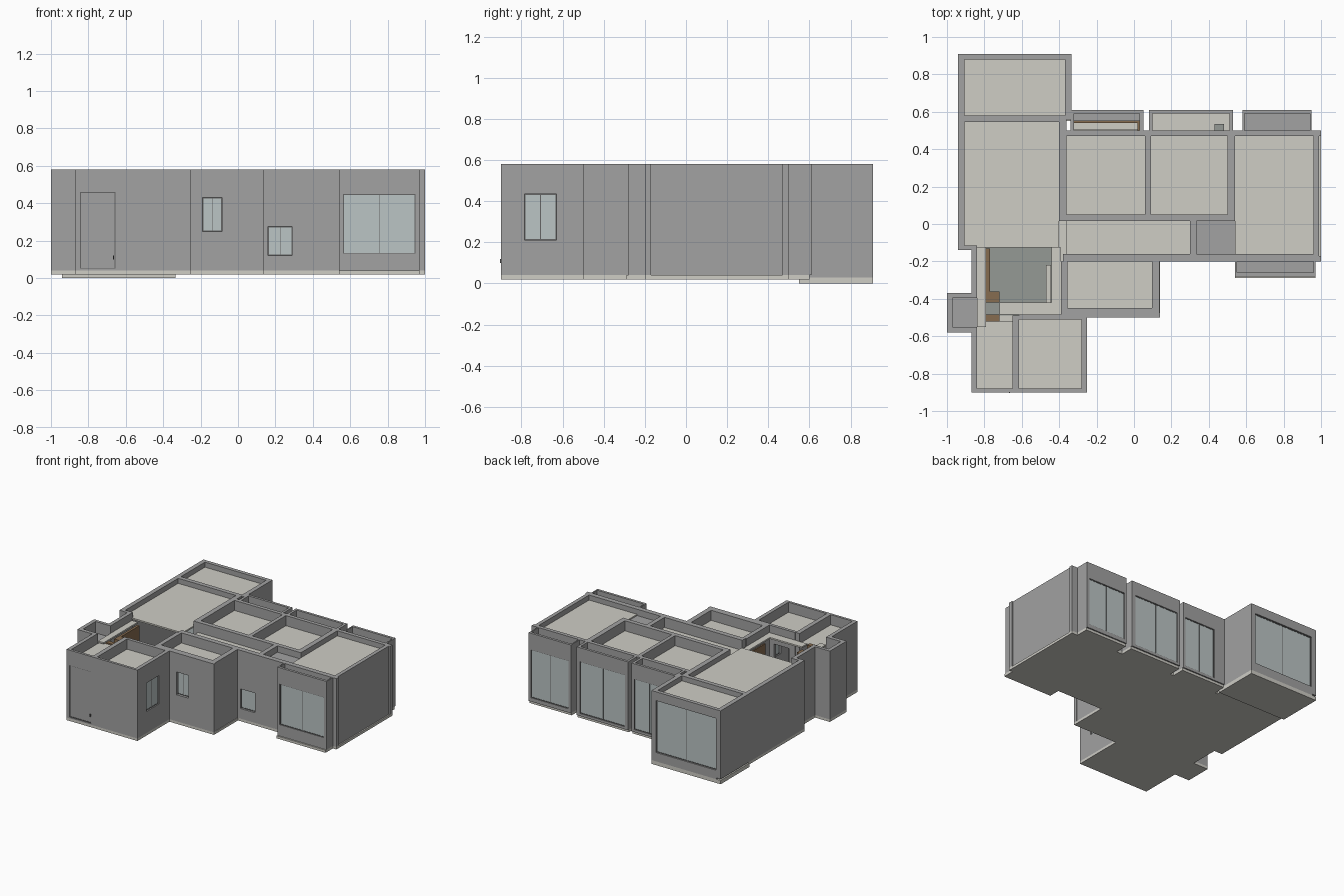
import bpy, bmesh
from mathutils import Matrix, Vector

if "Cube" in bpy.data.objects:
    bpy.data.objects.remove(bpy.data.objects["Cube"])

TOP = 0.58
FLOOR = 0.04


def material(name, r, g, b):
    m = bpy.data.materials.new(name)
    m.diffuse_color = (r, g, b, 1)
    m.use_nodes = True
    m.node_tree.nodes["Principled BSDF"].inputs["Base Color"].default_value = m.diffuse_color
    return m


WALL = material("wall_grey", 0.36, 0.36, 0.36)
CREAM = material("cream", 0.62, 0.61, 0.56)
GLASS = material("pale_glass", 0.50, 0.56, 0.56)
FRAME = material("dark_frame", 0.13, 0.13, 0.13)
WOOD = material("wood", 0.24, 0.15, 0.08)
TILE = material("floor_tile", 0.30, 0.32, 0.30)


def boxes(name, parts, mat):
    """One object from boxes given as (x0, x1, y0, y1, z0, z1)."""
    bm = bmesh.new()
    for x0, x1, y0, y1, z0, z1 in parts:
        size = Matrix.Diagonal((x1 - x0, y1 - y0, z1 - z0, 1))
        mid = Vector((x0 + x1, y0 + y1, z0 + z1)) / 2
        bmesh.ops.create_cube(bm, size=1, matrix=Matrix.Translation(mid) @ size)
    mesh = bpy.data.meshes.new(name)
    bm.to_mesh(mesh)
    bm.free()
    mesh.materials.append(mat)
    ob = bpy.data.objects.new(name, mesh)
    bpy.context.collection.objects.link(ob)
    return ob


def wall(name, x0, x1, y0, y1, hole=None, fill=None, z0=FLOOR, bars=1):
    """Straight wall with an optional opening (start, end, bottom, top)."""
    if not hole:
        return boxes(name, [(x0, x1, y0, y1, z0, TOP)], WALL)
    along_x = (x1 - x0) > (y1 - y0)
    a, b = (x0, x1) if along_x else (y0, y1)
    c, d = (y0, y1) if along_x else (x0, x1)

    def piece(s, e, lo, hi, p=c, q=d):
        return (s, e, p, q, lo, hi) if along_x else (p, q, s, e, lo, hi)

    s, e, lo, hi = hole
    rects = [(a, s, z0, TOP), (e, b, z0, TOP), (s, e, hi, TOP), (s, e, z0, lo)]
    boxes(name, [piece(*r) for r in rects if r[1] - r[0] > .001 and r[3] - r[2] > .001], WALL)
    if fill:
        m = (c + d) / 2
        boxes(name + "_pane", [piece(s, e, lo, hi, m - .003, m + .003)], fill)
        w = .005
        rim = [(s, s + w, lo, hi), (e - w, e, lo, hi), (s + w, e - w, lo, lo + w), (s + w, e - w, hi - w, hi)]
        for i in range(bars):
            p = s + (e - s) * (i + 1) / (bars + 1)
            rim.append((p - w / 4, p + w / 4, lo + w, hi - w))
        boxes(name + "_frame", [piece(*r, m - .005, m + .005) for r in rim], FRAME)


# floor slabs, the back-left balcony being lower
boxes("floor_slab", [(x0, x1, y0, y1, .02, FLOOR) for x0, x1, y0, y1 in [
    (-.94, -.36, -.14, .56), (-.87, -.36, -.5, -.14), (-1, -.87, -.58, -.37),
    (-.87, -.25, -.9, -.5), (-.36, .14, -.5, -.2), (-.36, 1, -.2, .5),
    (.54, .97, -.29, -.2), (-.34, .05, .5, .6), (.08, .53, .5, .6), (.58, .95, .5, .6)]], CREAM)
boxes("balcony_slab", [(-.94, -.335, .55, .91, 0, .03)], CREAM)
boxes("dining_floor", [(-.84, -.40, -.49, .54, .04, .043)], TILE)

# balcony and living room
wall("west_wall", -.94, -.905, -.14, .91)
wall("balcony_window_wall", -.905, -.37, .88, .91, (-.90, -.375, .10, .51), GLASS, .03)
wall("balcony_east_wall", -.37, -.335, .56, .91, None, None, .03)
wall("balcony_divider", -.905, -.37, .545, .58, (-.85, -.42, .04, .46), GLASS, .03)
wall("living_east_wall", -.40, -.36, .015, .56)
wall("west_jog", -.905, -.84, -.14, -.115)
wall("dining_west_wall", -.87, -.84, -.37, -.14)

# west niche and entry block
wall("niche_west", -1, -.97, -.58, -.37)
wall("niche_south", -.97, -.84, -.58, -.55)
wall("niche_north", -.97, -.84, -.395, -.37)
wall("entry_west", -.87, -.84, -.88, -.58)
wall("entry_front", -.87, -.25, -.9, -.88, (-.845, -.655, .05, .46), WALL, bars=0)
wall("entry_divider", -.65, -.615, -.88, -.49)
wall("kitchen_east", -.28, -.25, -.88, -.5, (-.785, -.63, .21, .435), GLASS)
wall("kitchen_north", -.615, -.25, -.51, -.485, (-.56, -.43, .04, .44))
boxes("door_handle", [(-.668, -.663, -.904, -.89, .10, .12)], FRAME)

# bathroom and corridor
wall("bath_front", -.25, .135, -.5, -.45, (-.19, -.085, .25, .43), GLASS)
boxes("bath_front_inner", [(-.355, -.25, -.485, -.45, FLOOR, TOP)], WALL)
wall("bath_east", .095, .135, -.45, -.2)
wall("bath_west", -.39, -.355, -.485, -.2)
wall("corridor_front", -.38, .54, -.2, -.16, (.16, .29, .12, .275), GLASS)
wall("corridor_end", .30, .335, -.16, .015)
wall("corridor_back", -.36, .54, .015, .05, (.13, .25, .04, .44))

# bedrooms
wall("bedroom_divider", .06, .09, .05, .5)
wall("main_bedroom_west", .50, .54, .05, .5)
wall("main_bedroom_east", .96, .99, -.2, .5)
wall("bedroom_a_back", -.36, .06, .47, .5, (-.32, .02, .06, .46))
wall("bedroom_b_back", .09, .5, .47, .5, (.12, .47, .06, .46))
wall("bedroom_c_back", .54, .96, .47, .5, (.6, .92, .06, .46))
wall("bedroom_c_front", .54, .96, -.2, -.16, (.57, .93, .12, .46))
boxes("corner_piers", [(.97, 1, .47, .5, FLOOR, TOP), (.97, 1, -.2, -.17, FLOOR, TOP),
                       (.12, .14, -.5, -.475, FLOOR, TOP)], WALL)


def bay(name, x0, x1, inner, outer, hole, t=.02):
    """Projecting window bay: two cheeks and a glazed face."""
    lo, hi = sorted((inner, outer))
    for side, x in (("left", x0), ("right", x1 - t)):
        wall(f"{name}_{side}", x, x + t, lo, hi)
    face = sorted((outer, outer + (.02 if inner > outer else -.02)))
    wall(name + "_face", x0 + t, x1 - t, *face, hole, GLASS)


# window bays and their lids
bay("front_bay", .54, .97, -.2, -.28, (.561, .949, .13, .45), .01)
bay("back_bay_a", -.34, .05, .5, .61, (-.24, .03, .06, .46))
bay("back_bay_b", .08, .53, .5, .61, (.105, .50, .06, .47))
bay("back_bay_c", .58, .95, .5, .61, (.60, .93, .07, .45), .01)
boxes("bay_lids", [(.55, .96, -.26, -.2, .47, .49), (.59, .94, .5, .59, .47, .49),
                   (-.32, .03, .55, .59, .47, .49),
                   (.335, .54, -.16, .015, .51, .53), (-.97, -.84, -.55, -.395, .47, .49)], WALL)
boxes("bay_a_board", [(-.32, .03, .505, .545, .10, .12)], CREAM)
boxes("bay_a_trim", [(-.335, -.32, .5, .55, .12, .46), (.02, .035, .5, .55, .12, .46),
                     (-.32, .02, .54, .55, .44, .46)], WOOD)
boxes("bay_b_cabinet", [(.43, .48, .50, .535, .04, .25)], TILE)

# recessed ceilings, each x0, x1, y0, y1, height
for name, x0, x1, y0, y1, z in [
        ("balcony", -.905, -.37, .58, .88, .54), ("living", -.905, -.40, -.125, .545, .54),
        ("dining_left", -.84, -.79, -.55, -.125, .52), ("dining_right", -.44, -.39, -.42, -.125, .52),
        ("dining_front", -.72, -.39, -.485, -.42, .52), ("entry", -.84, -.65, -.88, -.52, .50),
        ("kitchen", -.615, -.28, -.88, -.51, .50), ("bath", -.355, .095, -.45, -.2, .50),
        ("corridor", -.36, .30, -.16, .015, .50), ("bedroom_a", -.36, .06, .05, .47, .50),
        ("bedroom_b", .09, .50, .05, .47, .50), ("bedroom_c", .54, .96, -.16, .47, .54)]:
    boxes(name + "_ceiling", [(x0, x1, y0, y1, z - .012, z)], CREAM)

# woodwork seen through the dining opening
boxes("dining_cabinet", [(-.79, -.77, -.36, -.13, .04, .50), (-.79, -.72, -.42, -.36, .04, .50)], WOOD)
boxes("entry_door_header", [(-.84, -.72, -.52, -.485, .46, .51)], WOOD)
boxes("hall_door", [(-.40, -.39, -.42, -.22, .04, .46)], WOOD)
boxes("sideboard", [(-.47, -.445, -.42, -.22, .04, .25)], CREAM)
